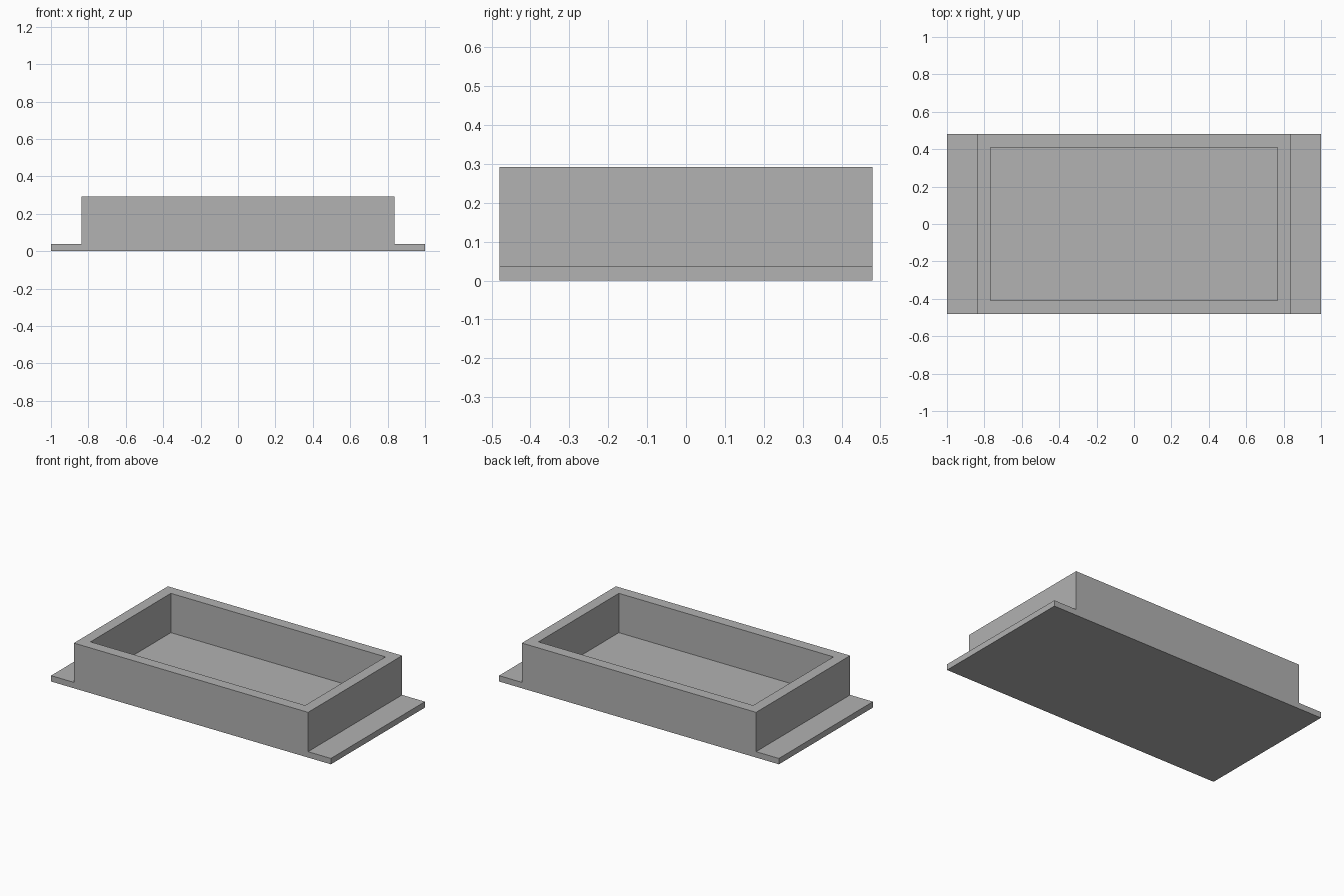
import bpy
import bmesh
from mathutils import Vector

cube = bpy.data.objects.get("Cube")
if cube:
    bpy.data.objects.remove(cube, do_unlink=True)

HALF_LENGTH, HALF_DEPTH = 1.0, 0.48
BODY_HALF = 0.837
FLANGE_TOP, RIM_TOP = 0.038, 0.292
WALL = 0.07

# Single grey material
grey = bpy.data.materials.new("plain_grey")
grey.use_nodes = True
colour = (0.445, 0.445, 0.445, 1.0)
grey.diffuse_color = colour
grey.node_tree.nodes["Principled BSDF"].inputs["Base Color"].default_value = colour

# Stepped front profile: raised body between two thin flanges
half = [(HALF_LENGTH, 0), (HALF_LENGTH, FLANGE_TOP),
        (BODY_HALF, FLANGE_TOP), (BODY_HALF, RIM_TOP)]
profile = half + [(-x, z) for x, z in reversed(half)]

bm = bmesh.new()
front = bm.faces.new([bm.verts.new((x, -HALF_DEPTH, z)) for x, z in profile])
swept = bmesh.ops.extrude_face_region(bm, geom=[front], use_keep_orig=True)
bmesh.ops.translate(bm, vec=Vector((0, 2 * HALF_DEPTH, 0)),
                    verts=[g for g in swept["geom"] if isinstance(g, bmesh.types.BMVert)])
bmesh.ops.recalc_face_normals(bm, faces=bm.faces)

# Recessed pocket: inset the top face for the rim, then push it down to the floor
top = max(bm.faces, key=lambda f: f.calc_center_median().z)
bmesh.ops.inset_region(bm, faces=[top], thickness=WALL, use_even_offset=True)
pocket = bmesh.ops.extrude_discrete_faces(bm, faces=[top])["faces"][0]
bmesh.ops.translate(bm, verts=pocket.verts, vec=Vector((0, 0, FLANGE_TOP - RIM_TOP)))
bmesh.ops.recalc_face_normals(bm, faces=bm.faces)

mesh = bpy.data.meshes.new("flanged_tray")
bm.to_mesh(mesh)
bm.free()
mesh.materials.append(grey)
tray = bpy.data.objects.new("flanged_tray", mesh)
bpy.context.collection.objects.link(tray)
